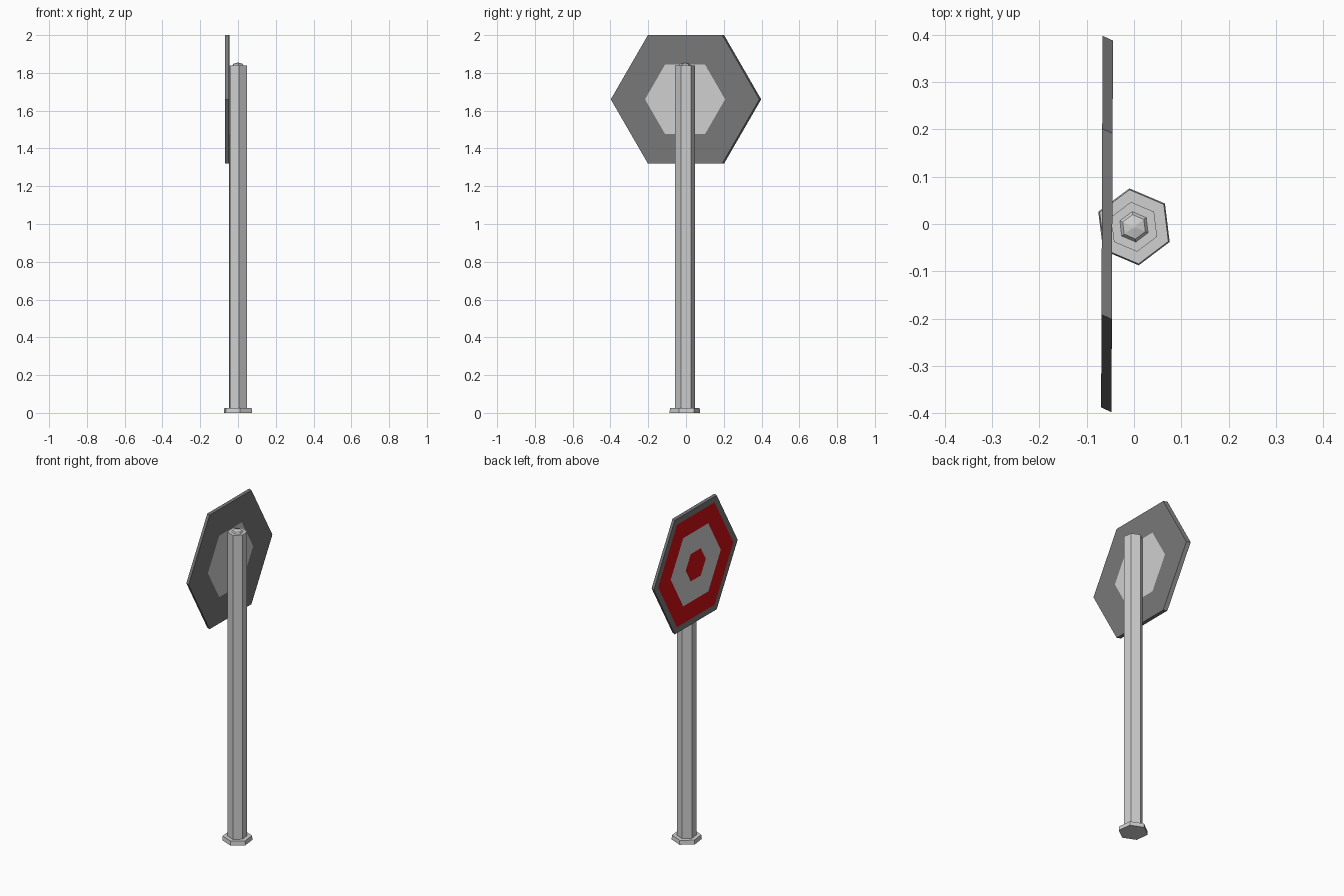
import bpy
import bmesh
from math import cos, sin, radians

cube = bpy.data.objects.get("Cube")
if cube:
    bpy.data.objects.remove(cube, do_unlink=True)


def material(name, color):
    mat = bpy.data.materials.new(name)
    mat.use_nodes = True
    mat.diffuse_color = color
    mat.node_tree.nodes["Principled BSDF"].inputs["Base Color"].default_value = color
    return mat


light = material("light grey", (0.63, 0.63, 0.63, 1))
dark = material("dark grey", (0.19, 0.19, 0.19, 1))
red = material("red", (0.63, 0.005, 0.007, 1))


def hex_loft(name, rings, mats, colors):
    """Join a chain of hexagon rings with quads and cap both ends.
    colors holds one material index per band, with the two caps first and last."""
    bm = bmesh.new()
    loops = [[bm.verts.new(p) for p in ring] for ring in rings]
    bm.faces.new(loops[0][::-1]).material_index = colors[0]
    for a, b, color in zip(loops, loops[1:], colors[1:]):
        for i in range(6):
            j = (i + 1) % 6
            bm.faces.new((a[i], a[j], b[j], b[i])).material_index = color
    bm.faces.new(loops[-1]).material_index = colors[-1]
    bmesh.ops.recalc_face_normals(bm, faces=bm.faces)
    mesh = bpy.data.meshes.new(name)
    bm.to_mesh(mesh)
    bm.free()
    for mat in mats:
        mesh.materials.append(mat)
    obj = bpy.data.objects.new(name, mesh)
    bpy.context.collection.objects.link(obj)
    return obj


def level_ring(r, z):
    """Horizontal hexagon around the pole axis."""
    angles = [radians(37 + 60 * i) for i in range(6)]
    return [(r * cos(a), r * sin(a) - 0.006, z) for a in angles]


def sign_ring(r, x, shift):
    """Upright hexagon of the sign, turned very slightly about z."""
    ring = []
    for i in range(6):
        a = radians(60 * i)
        y = r * cos(a) + shift
        ring.append((x + 0.004 * y, y, 1.66 + r * sin(a)))
    return ring


# Base, pole and its small domed cap
hex_loft("base", [level_ring(0.082, 0), level_ring(0.079, 0.025)], [light], [0] * 3)
hex_loft("pole", [level_ring(0.053, 0.02), level_ring(0.053, 1.84)], [light], [0] * 3)
hex_loft("pole_cap", [level_ring(0.034, 1.838), level_ring(0.026, 1.848),
                      level_ring(0.004, 1.854)], [light], [0] * 4)

# Sign plate: target rings on the -x face, lighter centre on the +x face
left = [sign_ring(r, -0.068, 0.005) for r in (0.094, 0.235, 0.353, 0.393)]
right = [sign_ring(r, -0.046, -0.005) for r in (0.393, 0.212)]
hex_loft("sign_plate", left + right, [light, dark, red], [2, 0, 2, 1, 1, 1, 0])
